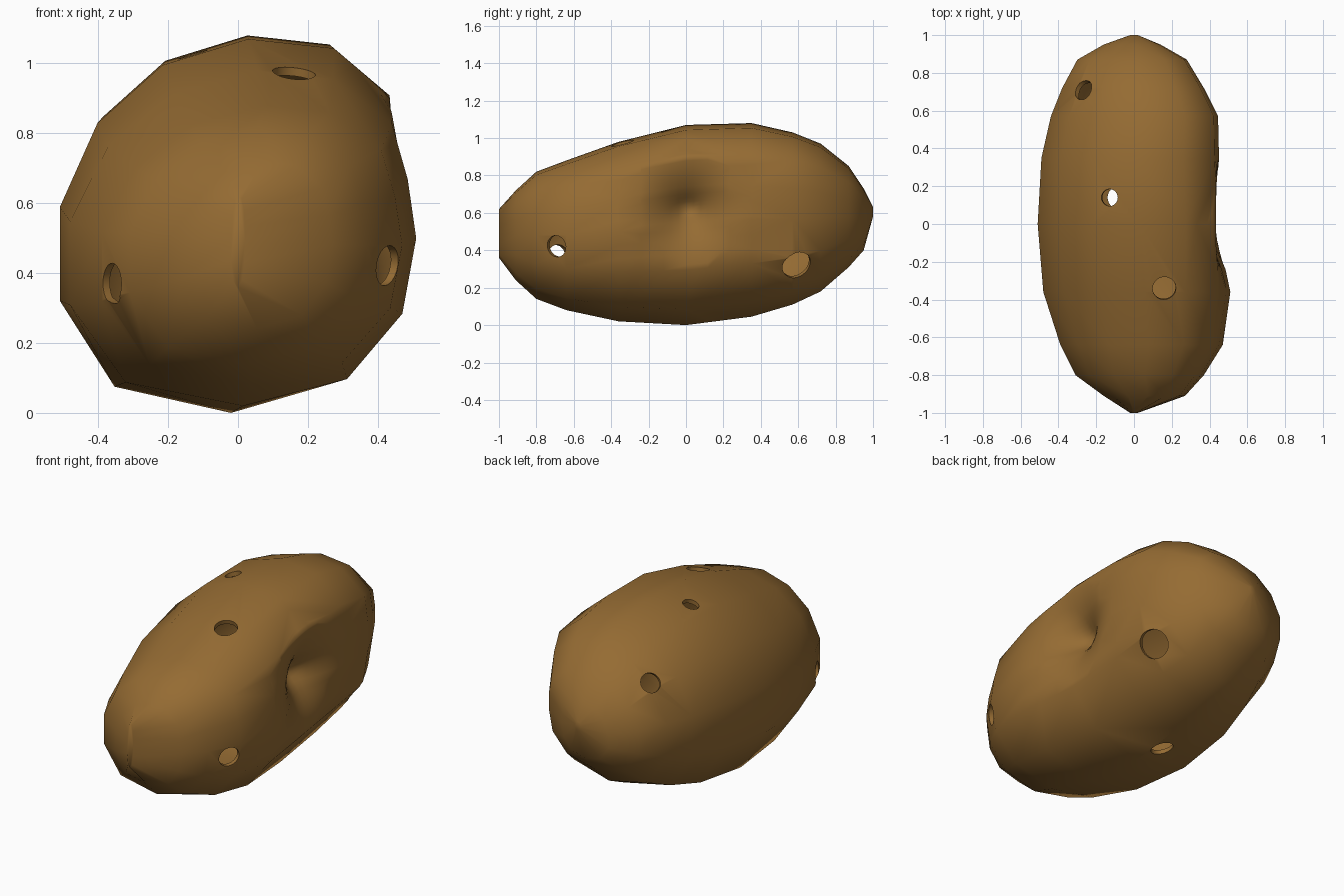
import bpy, bmesh
from mathutils import Vector, Matrix

old = bpy.data.objects.get("Cube")
if old:
    bpy.data.objects.remove(old, do_unlink=True)

skin = bpy.data.materials.new("earthy_brown")
skin.use_nodes = True
colour = (0.30, 0.148, 0.033, 1)
skin.diffuse_color = colour
bsdf = skin.node_tree.nodes["Principled BSDF"]
bsdf.inputs["Base Color"].default_value = colour
bsdf.inputs["Roughness"].default_value = 0.8

# Lopsided cross-section in unit size, and its extents along the length
outline = [(1, 0), (1, .35), (.95, .68), (.6, .95), (.1, 1), (-.4, .86), (-.78, .55),
           (-1, .1), (-1, -.4), (-.68, -.86), (0, -1), (.6, -.84), (.92, -.45)]
sections = [  # y, x min, x max, z min, z max
    (-1, -.02, .02, .36, .62), (-.91, -.16, .27, .24, .72), (-.8, -.31, .37, .14, .82),
    (-.64, -.39, .47, .08, .88), (-.36, -.48, .51, .02, .98), (0, -.51, .47, 0, 1.07),
    (.35, -.49, .45, .045, 1.08), (.57, -.44, .445, .11, 1.03), (.72, -.38, .37, .18, .97),
    (.87, -.3, .28, .31, .85), (.95, -.16, .14, .4, .73), (1, -.02, .02, .58, .63)]


def ring(bm, y, x0, x1, z0, z1):
    verts = []
    for u, v in outline:
        if u > 0 and v > 0 and y < 0:  # upper left shoulder is rounder at the front
            u *= 1 - .14 * v
        verts.append(bm.verts.new(((x0 + x1) / 2 + u * (x1 - x0) / 2, y,
                                   (z0 + z1) / 2 + v * (z1 - z0) / 2)))
    return verts


def make_object(name, bm):
    bmesh.ops.recalc_face_normals(bm, faces=bm.faces[:])
    mesh = bpy.data.meshes.new(name)
    bm.to_mesh(mesh)
    bm.free()
    obj = bpy.data.objects.new(name, mesh)
    bpy.context.collection.objects.link(obj)
    mesh.materials.append(skin)
    return obj


# Body lofted through the sections
bm = bmesh.new()
rings = [ring(bm, *s) for s in sections]
n = len(outline)
for a, b in zip(rings, rings[1:]):
    for i in range(n):
        j = (i + 1) % n
        bm.faces.new((a[i], a[j], b[j], b[i]))
bm.faces.new(rings[0])
bm.faces.new(rings[-1])

# Navel dimple on the left side: refine the area, then press it in
dimple = Vector((.47, .01, .62))
for radius in (.4, .25):
    near = [e for e in bm.edges if all((v.co - dimple).length < radius + .1 for v in e.verts)
            and e.verts[0].co.x > .2]
    bmesh.ops.subdivide_edges(bm, edges=near, cuts=2, use_grid_fill=True)
for v in bm.verts:
    d = ((v.co.y - dimple.y) ** 2 + (v.co.z - dimple.z) ** 2) ** .5
    if v.co.x > .1 and d < .36:
        v.co.x -= .17 * (1 - max(d - .03, 0) / .33) ** 2
potato = make_object("potato_skin", bm)

# Hollow shell
shell = potato.modifiers.new("shell", "SOLIDIFY")
shell.thickness = .025
shell.offset = -1

# Round eye holes: centre, outward direction, radius
holes = [((.16, -.34, .97), (.1, -.2, 1), .062), ((-.13, .14, 1.03), (-.2, 0, 1), .045),
         ((-.31, .74, .85), (-.7, .5, .5), .055), ((.44, -.7, .42), (.85, -.5, -.1), .058),
         ((.38, .6, .31), (.85, .3, -.4), .08), ((-.36, -.7, .37), (-.8, -.6, -.1), .058),
         ((-.08, .14, .03), (0, 0, -1), .06)]
bm = bmesh.new()
for centre, direction, radius in holes:
    turn = Vector(direction).to_track_quat("Z", "Y").to_matrix().to_4x4()
    bmesh.ops.create_cone(bm, cap_ends=True, segments=24, radius1=radius, radius2=radius,
                          depth=.24, matrix=Matrix.Translation(centre) @ turn)
cutter = make_object("hole_cutter", bm)
cutter.hide_render = True
cut = potato.modifiers.new("eye_holes", "BOOLEAN")
cut.object = cutter
cut.operation = "DIFFERENCE"
cut.solver = "EXACT"

# Apply and smooth
bpy.ops.object.select_all(action="DESELECT")
potato.select_set(True)
bpy.context.view_layer.objects.active = potato
for m in list(potato.modifiers):
    bpy.ops.object.modifier_apply(modifier=m.name)
bpy.data.objects.remove(cutter, do_unlink=True)
bpy.ops.object.shade_smooth_by_angle(angle=1.1)
